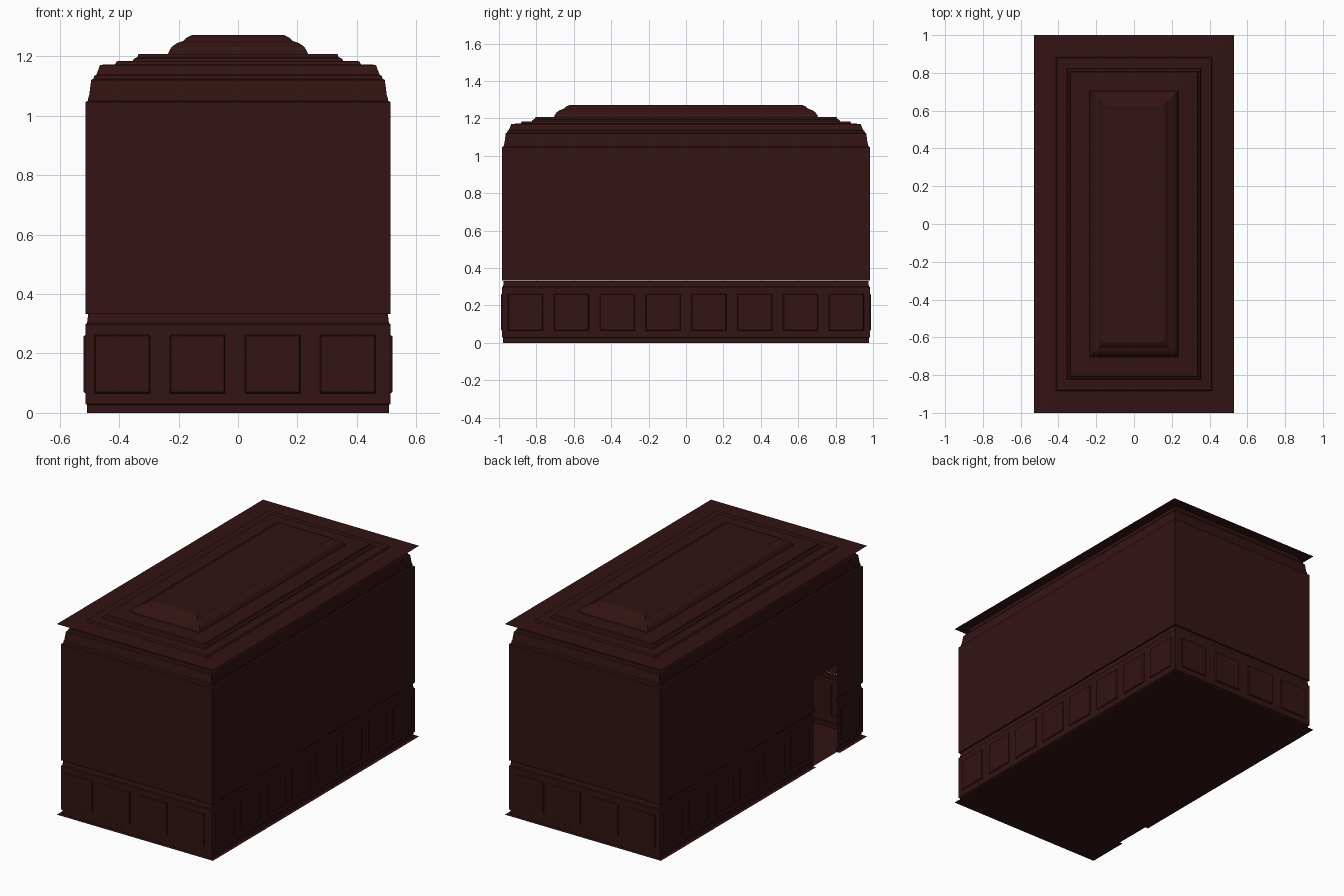
import bpy, bmesh
from mathutils import Vector

if "Cube" in bpy.data.objects:
    bpy.data.objects.remove(bpy.data.objects["Cube"])

EXTRA = 0.47                      # half length minus half width
DOOR_Y = (-0.735, -0.505)
DOOR_TOP = 0.54

mat = bpy.data.materials.new("dark_maroon")
mat.diffuse_color = (0.033, 0.0065, 0.0065, 1)
mat.use_nodes = True
mat.node_tree.nodes["Principled BSDF"].inputs["Base Color"].default_value = mat.diffuse_color


def rings(profile, cap=False):
    """Sweep (half_width, z) points around the room, faces looking inward."""
    bm = bmesh.new()
    loops = []
    for h, z in profile:
        y = h + EXTRA
        loops.append([bm.verts.new(p) for p in
                      ((-h, -y, z), (h, -y, z), (h, y, z), (-h, y, z))])
    for a, b in zip(loops, loops[1:]):
        for i in range(4):
            j = (i + 1) % 4
            bm.faces.new((b[i], b[j], a[j], a[i]))
    if cap:
        bm.faces.new(loops[-1][::-1])
    return bm


def slice_at(bm, axis, value):
    co, no = Vector(), Vector()
    co[axis], no[axis] = value, 1
    bmesh.ops.bisect_plane(bm, geom=bm.verts[:] + bm.edges[:] + bm.faces[:],
                           dist=1e-5, plane_co=co, plane_no=no)


def cut_door(bm):
    for y in DOOR_Y:
        slice_at(bm, 1, y)
    slice_at(bm, 2, DOOR_TOP)
    gone = []
    for f in bm.faces:
        c = f.calc_center_median()
        if c.x < -0.45 and DOOR_Y[0] < c.y < DOOR_Y[1] and c.z < DOOR_TOP:
            gone.append(f)
    bmesh.ops.delete(bm, geom=gone, context='FACES')


def finish(bm, name):
    me = bpy.data.meshes.new(name)
    bm.to_mesh(me)
    bm.free()
    me.materials.append(mat)
    ob = bpy.data.objects.new(name, me)
    bpy.context.collection.objects.link(ob)


# Wainscot: skirting, panelled band and chair rail
wains = rings([(0.508, 0), (0.508, 0.027), (0.513, 0.03), (0.513, 0.298),
               (0.508, 0.302), (0.505, 0.325), (0.505, 0.332), (0.513, 0.332)])
PW = 0.093                        # half panel width
PZ = (0.066, 0.262)
xs = [-0.01 + (i - 1.5) * 0.253 for i in range(4)]
ys = [(i - 3.5) * 0.245 for i in range(8)]
for axis, centres in ((0, xs), (1, ys)):
    for c in centres:
        slice_at(wains, axis, c - PW)
        slice_at(wains, axis, c + PW)
for z in PZ:
    slice_at(wains, 2, z)
cut_door(wains)

# Recessed panels
panels = []
for f in wains.faces:
    c = f.calc_center_median()
    n = f.normal if f.normal.length else f.calc_center_median()
    if not PZ[0] < c.z < PZ[1]:
        continue
    on_side = abs(c.x) > 0.51
    pos, centres = (c.y, ys) if on_side else (c.x, xs)
    if any(abs(pos - k) < 0.05 for k in centres):
        if not (c.x < -0.5 and DOOR_Y[0] - 0.02 < c.y < DOOR_Y[1] + 0.02):
            panels.append(f)
wains.normal_update()
bmesh.ops.inset_individual(wains, faces=panels, thickness=0.005, depth=-0.006)
finish(wains, "wainscot")

# Upper wall with the door opening
wall = rings([(0.513, 0.333), (0.513, 1.046)])
cut_door(wall)
finish(wall, "upper_wall")

# Crown moulding
finish(rings([(0.513, 1.046), (0.505, 1.05), (0.503, 1.065), (0.501, 1.065),
              (0.494, 1.12), (0.487, 1.124), (0.483, 1.135), (0.477, 1.137),
              (0.468, 1.16), (0.465, 1.17)]), "crown_moulding")

# Ceiling sheet rising in steps to a coved tray
finish(rings([(0.53, 1.17), (0.414, 1.172), (0.408, 1.183), (0.354, 1.184),
              (0.35, 1.192), (0.338, 1.197), (0.335, 1.207), (0.235, 1.208),
              (0.232, 1.217), (0.222, 1.233), (0.205, 1.244), (0.183, 1.252),
              (0.172, 1.263), (0.155, 1.271)], cap=True), "tray_ceiling")

# Floor, notched at the doorway
floor = bmesh.new()
d0, d1 = DOOR_Y
outline = [(-0.53, -1), (0.53, -1), (0.53, 1), (-0.53, 1),
           (-0.53, d1), (-0.51, d1), (-0.51, d0), (-0.53, d0)]
floor.faces.new([floor.verts.new((x, y, 0)) for x, y in outline])
finish(floor, "floor")
